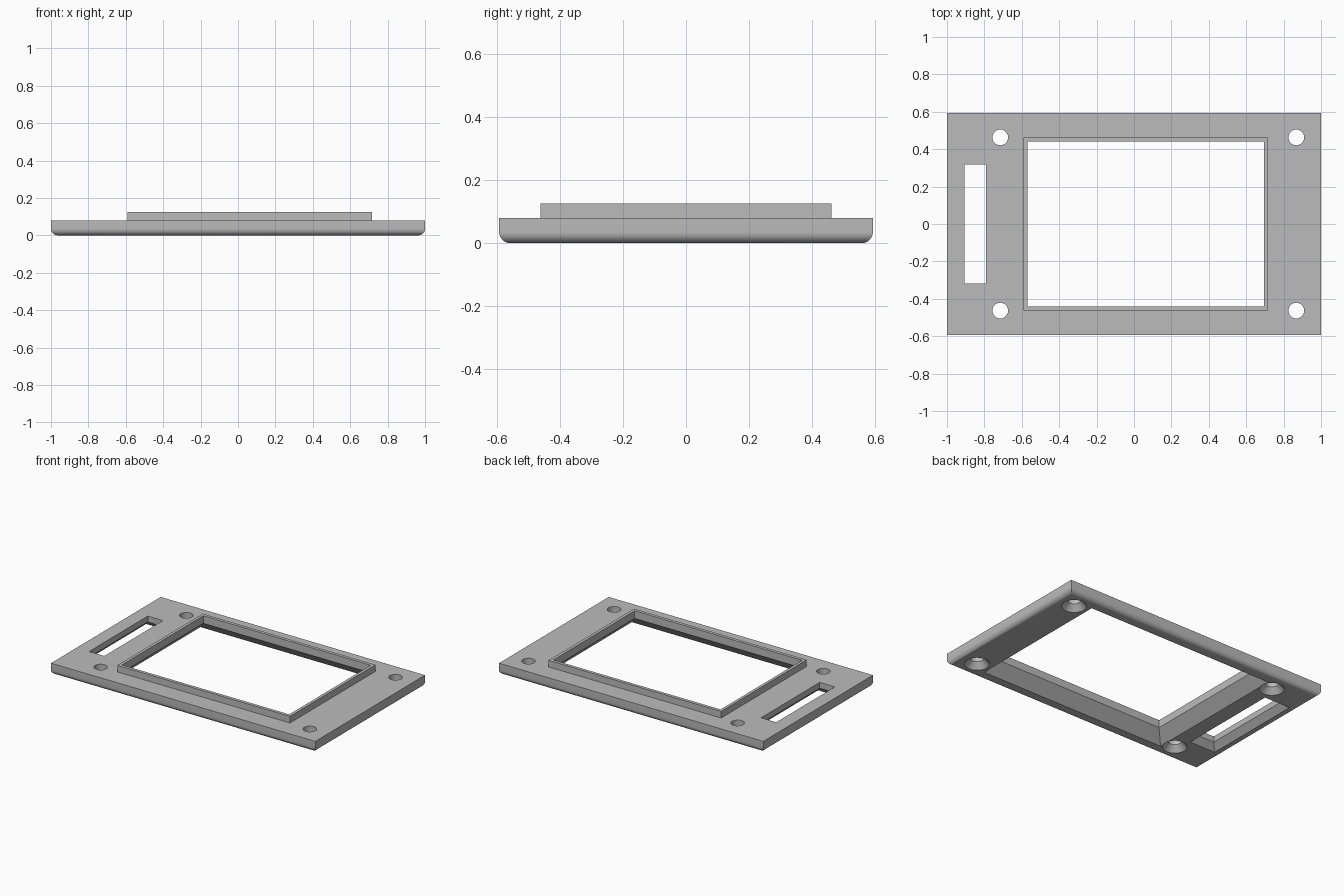
import bpy, bmesh, math

cube = bpy.data.objects.get("Cube")
if cube:
    bpy.data.objects.remove(cube, do_unlink=True)

HALF_X, HALF_Y, PLATE_TOP = 1.0, 0.593, 0.08
RIM_TOP = 0.125

grey = bpy.data.materials.new("plain grey")
grey.use_nodes = True
grey.diffuse_color = (0.5, 0.5, 0.5, 1)
grey.node_tree.nodes["Principled BSDF"].inputs["Base Color"].default_value = (0.5, 0.5, 0.5, 1)


def make_object(name, bm):
    bmesh.ops.recalc_face_normals(bm, faces=bm.faces)
    mesh = bpy.data.meshes.new(name)
    bm.to_mesh(mesh)
    bm.free()
    mesh.materials.append(grey)
    obj = bpy.data.objects.new(name, mesh)
    bpy.context.collection.objects.link(obj)
    return obj


def loft(name, rings):
    """Solid through a stack of matching rings of points."""
    bm = bmesh.new()
    loops = [[bm.verts.new(p) for p in ring] for ring in rings]
    for low, high in zip(loops, loops[1:]):
        for i in range(len(low)):
            j = (i + 1) % len(low)
            bm.faces.new((low[i], low[j], high[j], high[i]))
    bm.faces.new(loops[0][::-1])
    bm.faces.new(loops[-1])
    return make_object(name, bm)


def rect(x0, x1, y, z, grow=0.0):
    x0, x1, y = x0 - grow, x1 + grow, y + grow
    return [(x0, -y, z), (x1, -y, z), (x1, y, z), (x0, y, z)]


def circle(cx, cy, r, z, sides=48):
    steps = [2 * math.pi * i / sides for i in range(sides)]
    return [(cx + r * math.cos(a), cy + r * math.sin(a), z) for a in steps]


def flared_opening(name, x0, x1, y, flare):
    """Cutter with straight walls and a 45 degree flare at the underside."""
    return loft(name, [rect(x0, x1, y, -0.02, flare + 0.02),
                       rect(x0, x1, y, flare), rect(x0, x1, y, 0.2)])


def combine(target, other, operation):
    mod = target.modifiers.new(other.name, 'BOOLEAN')
    mod.operation = operation
    mod.solver = 'EXACT'
    mod.object = other
    bpy.context.view_layer.objects.active = target
    bpy.ops.object.modifier_apply(modifier=mod.name)
    bpy.data.objects.remove(other, do_unlink=True)


# Plate with rounded lower edges
panel = loft("bezel_panel", [rect(-HALF_X, HALF_X, HALF_Y, 0),
                             rect(-HALF_X, HALF_X, HALF_Y, PLATE_TOP)])
bm = bmesh.new()
bm.from_mesh(panel.data)
lower = [e for e in bm.edges if all(v.co.z < 0.001 for v in e.verts)]
bmesh.ops.bevel(bm, geom=lower, offset=0.035, segments=8, profile=0.5, affect='EDGES')
bm.to_mesh(panel.data)
bm.free()

# Raised rim around the window
rim = loft("window_rim", [rect(-0.59, 0.717, 0.462, 0.05),
                          rect(-0.59, 0.717, 0.462, RIM_TOP)])
combine(panel, rim, 'UNION')

# Window and side slot, both flared underneath
combine(panel, flared_opening("window", -0.57, 0.696, 0.44, 0.073), 'DIFFERENCE')
combine(panel, flared_opening("side_slot", -0.905, -0.79, 0.317, 0.04), 'DIFFERENCE')

# Countersunk screw holes
for x in (-0.715, 0.868):
    for y in (-0.463, 0.463):
        hole = loft("screw_hole", [circle(x, y, 0.094, -0.02), circle(x, y, 0.042, 0.04),
                                   circle(x, y, 0.042, 0.2)])
        combine(panel, hole, 'DIFFERENCE')

# Smooth curves, sharp corners
bpy.ops.object.select_all(action='DESELECT')
panel.select_set(True)
bpy.context.view_layer.objects.active = panel
bpy.ops.object.shade_smooth_by_angle(angle=math.radians(25))
